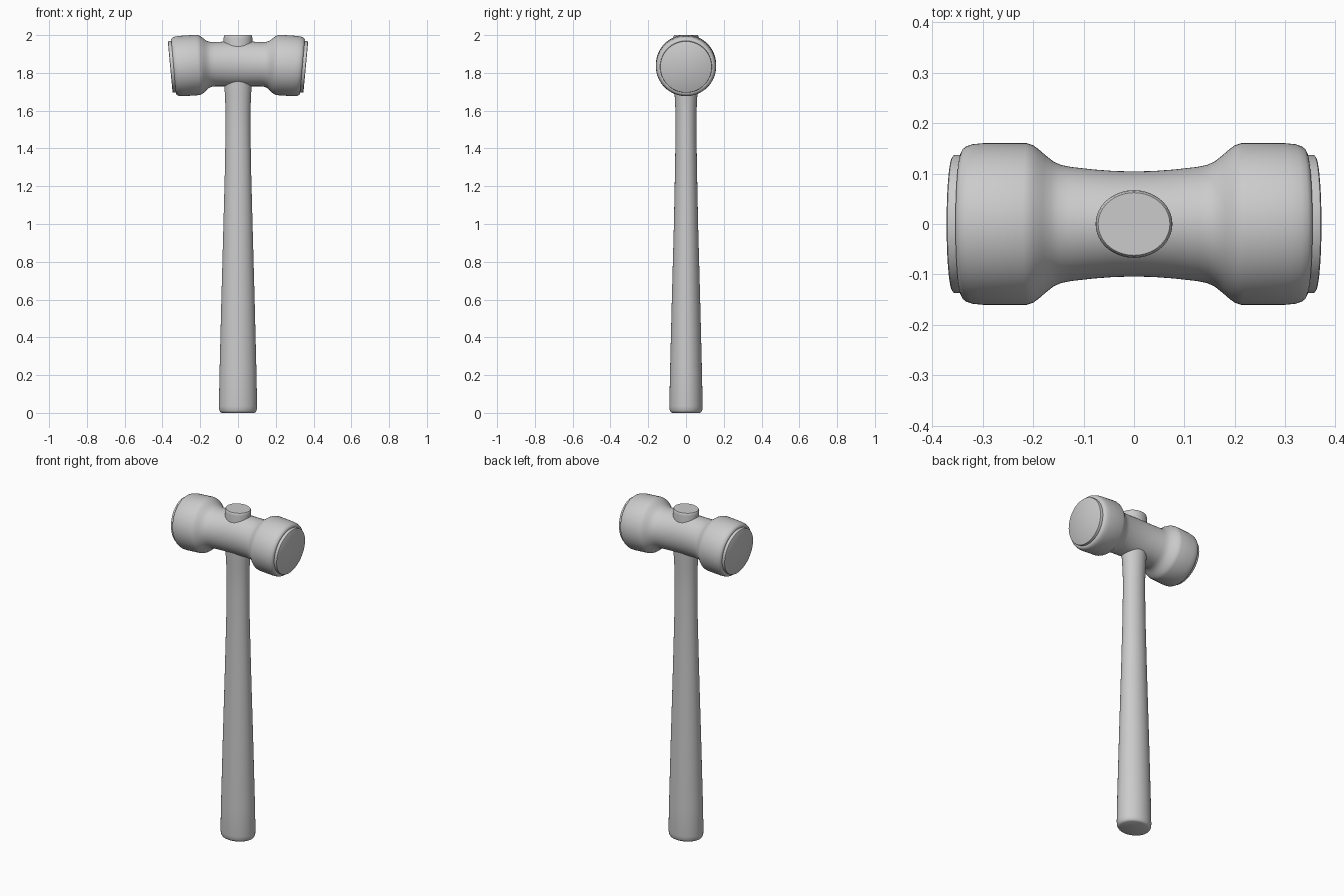
import bpy, bmesh, math
from mathutils import Matrix, Vector

cube = bpy.data.objects.get("Cube")
if cube:
    bpy.data.objects.remove(cube)

grey = bpy.data.materials.new("plain grey")
grey.use_nodes = True
colour = (0.6, 0.6, 0.6, 1)
grey.diffuse_color = colour
grey.node_tree.nodes["Principled BSDF"].inputs["Base Color"].default_value = colour

SEGMENTS = 64


def loft(name, sections):
    """Skin elliptical sections, each (matrix, radius_a, radius_b), with flat end caps."""
    bm = bmesh.new()
    rings = []
    for matrix, a, b in sections:
        ring = []
        for i in range(SEGMENTS):
            t = math.tau * i / SEGMENTS
            ring.append(bm.verts.new(matrix @ Vector((a * math.cos(t), b * math.sin(t), 0))))
        rings.append(ring)
    for low, high in zip(rings, rings[1:]):
        for i in range(SEGMENTS):
            j = (i + 1) % SEGMENTS
            bm.faces.new((low[i], low[j], high[j], high[i]))
    bm.faces.new(rings[0])
    bm.faces.new(rings[-1])
    bmesh.ops.recalc_face_normals(bm, faces=bm.faces)
    mesh = bpy.data.meshes.new(name)
    bm.to_mesh(mesh)
    bm.free()
    mesh.materials.append(grey)
    obj = bpy.data.objects.new(name, mesh)
    bpy.context.collection.objects.link(obj)
    bpy.ops.object.select_all(action="DESELECT")
    obj.select_set(True)
    bpy.context.view_layer.objects.active = obj
    bpy.ops.object.shade_smooth_by_angle(angle=math.radians(35))
    return obj


def head_section(s, depth, height):
    """Section across the head, which droops gently towards both ends."""
    tilt = math.atan(0.26 * s)
    place = Matrix.Translation((s, 0, 1.848 - 0.13 * s * s))
    turn = Matrix.Rotation(tilt + math.pi / 2, 4, "Y")
    return place @ turn, height, depth


# Hammer head: waisted neck, flared bells, rounded rims (distance, depth, height)
half = [(0, .104, .119), (.04, .105, .119), (.08, .108, .118), (.125, .113, .117),
        (.145, .117, .119), (.16, .124, .125), (.175, .136, .137), (.19, .149, .15),
        (.2, .156, .156), (.212, .16, .16), (.3, .16, .16), (.32, .158, .158),
        (.332, .154, .154), (.338, .149, .149), (.341, .143, .143), (.341, .134, .134)]
profile = [(-s, d, h) for s, d, h in reversed(half[1:])] + half
loft("hammer_head", [head_section(*p) for p in profile])

# Striking faces: thin bevelled discs on each end
disc = [(.335, .137), (.354, .137), (.357, .136), (.359, .133)]
for side, name in ((1, "left_striking_face"), (-1, "right_striking_face")):
    loft(name, [head_section(side * s, r, r) for s, r in disc])

# Handle: tapered oval shaft that passes through the head (height, width, depth)
shaft = [(0, .086, .074), (.004, .093, .081), (.014, .099, .086), (.035, .101, .088),
         (.2, .098, .085), (.6, .088, .075), (1.0, .077, .064), (1.3, .069, .058),
         (1.5, .066, .055), (1.6, .066, .056), (1.68, .069, .06), (1.75, .073, .064),
         (1.85, .075, .066), (1.985, .076, .067), (1.996, .074, .065), (2.0, .071, .062)]
loft("handle", [(Matrix.Translation((0, 0, z)), a, b) for z, a, b in shaft])
